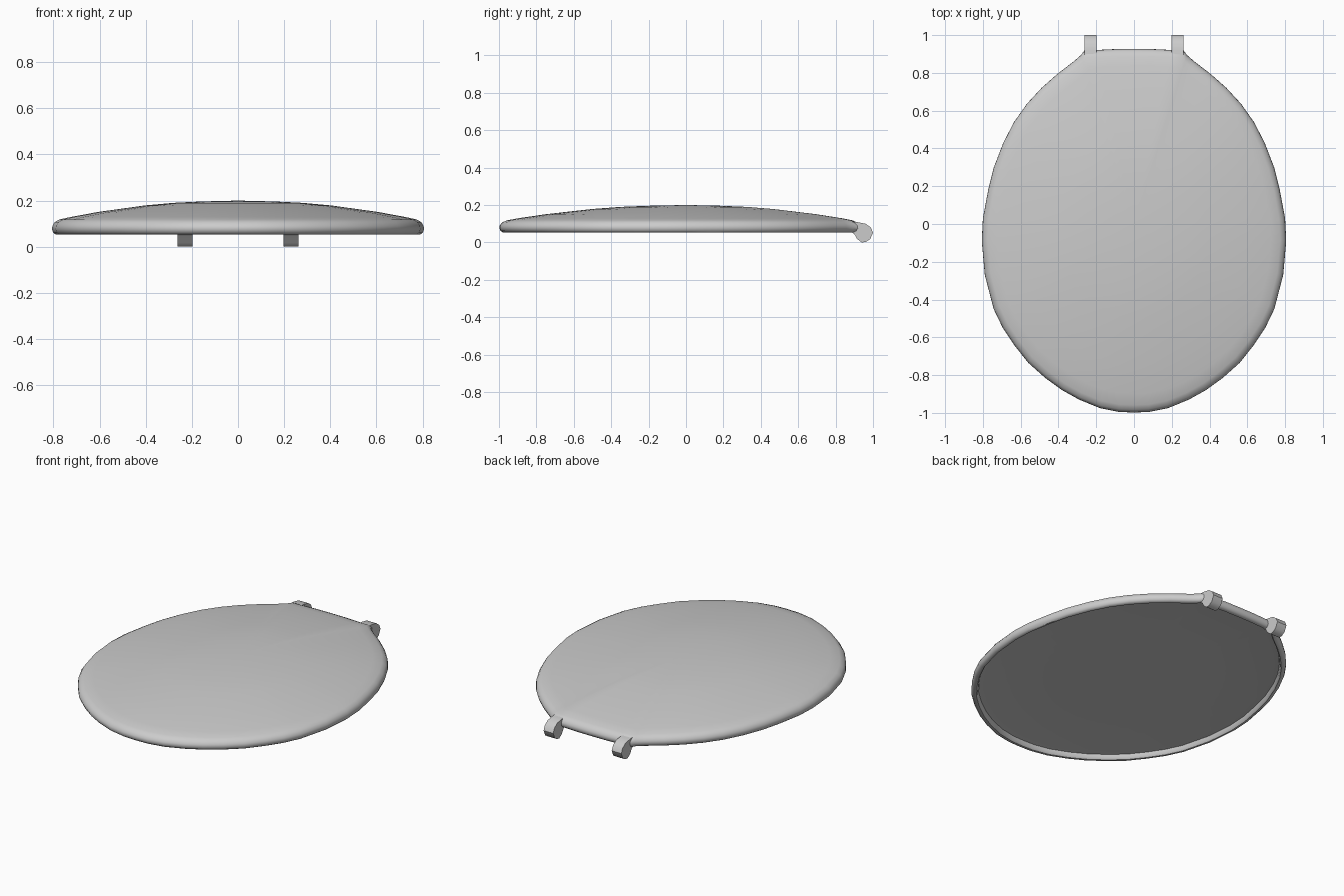
import bpy, bmesh, math

if "Cube" in bpy.data.objects:
    bpy.data.objects.remove(bpy.data.objects["Cube"])


def finish(bm, name):
    bmesh.ops.recalc_face_normals(bm, faces=bm.faces)
    me = bpy.data.meshes.new(name)
    bm.to_mesh(me)
    bm.free()
    ob = bpy.data.objects.new(name, me)
    bpy.context.collection.objects.link(ob)
    bpy.ops.object.select_all(action='DESELECT')
    ob.select_set(True)
    bpy.context.view_layer.objects.active = ob
    bpy.ops.object.shade_smooth_by_angle(angle=math.radians(40))
    return ob


# Lid outline, right half from front to back, then mirrored
half = [(0.08, -0.995), (0.18, -0.975), (0.29, -0.93), (0.38, -0.88), (0.47, -0.815),
        (0.56, -0.735), (0.635, -0.64), (0.695, -0.55), (0.743, -0.45), (0.79, -0.27),
        (0.806, -0.09), (0.80, 0.03), (0.772, 0.18), (0.742, 0.30), (0.692, 0.43),
        (0.635, 0.54), (0.568, 0.635), (0.49, 0.72), (0.405, 0.795), (0.32, 0.86),
        (0.28, 0.895), (0.262, 0.92), (0.20, 0.921), (0.10, 0.926)]
outline = [(0, -0.998)] + half + [(0, 0.927)] + [(-x, y) for x, y in reversed(half)]

# Shell section (scale, height): dome, rounded rim, shallow flat underside
section = [(0.2, 0.196), (0.35, 0.19), (0.5, 0.179), (0.75, 0.151),
           (0.9, 0.129), (0.96, 0.118), (0.985, 0.107), (0.998, 0.09),
           (1.0, 0.076), (0.994, 0.062), (0.982, 0.054), (0.968, 0.054),
           (0.96, 0.062), (0.955, 0.082), (0.92, 0.086), (0.5, 0.088), (0.2, 0.088)]
bm = bmesh.new()
rings = [[bm.verts.new((x * s, y * s, z)) for x, y in outline] for s, z in section]
n = len(outline)
for a, b in zip(rings, rings[1:]):
    for i in range(n):
        j = (i + 1) % n
        bm.faces.new((a[i], a[j], b[j], b[i]))
for ring, z in ((rings[0], 0.2), (rings[-1], 0.088)):
    c = bm.verts.new((0, 0, z))
    for i in range(n):
        bm.faces.new((ring[i], ring[(i + 1) % n], c))
finish(bm, "lid")

# Hinge knuckles: side profile (y, z) extruded across x
knuckle = [(0.875, 0.112), (0.92, 0.108), (0.96, 0.1), (0.988, 0.08), (1.0, 0.052),
           (0.985, 0.018), (0.96, 0.002), (0.94, 0.0), (0.915, 0.018),
           (0.9, 0.045), (0.88, 0.058)]
for side, name in ((1, "hinge_right"), (-1, "hinge_left")):
    bm = bmesh.new()
    base = bm.faces.new([bm.verts.new((side * 0.198, y, z)) for y, z in knuckle])
    geo = bmesh.ops.extrude_face_region(bm, geom=[base], use_keep_orig=True)
    for v in geo["geom"]:
        if isinstance(v, bmesh.types.BMVert):
            v.co.x += side * 0.065
    finish(bm, name)
